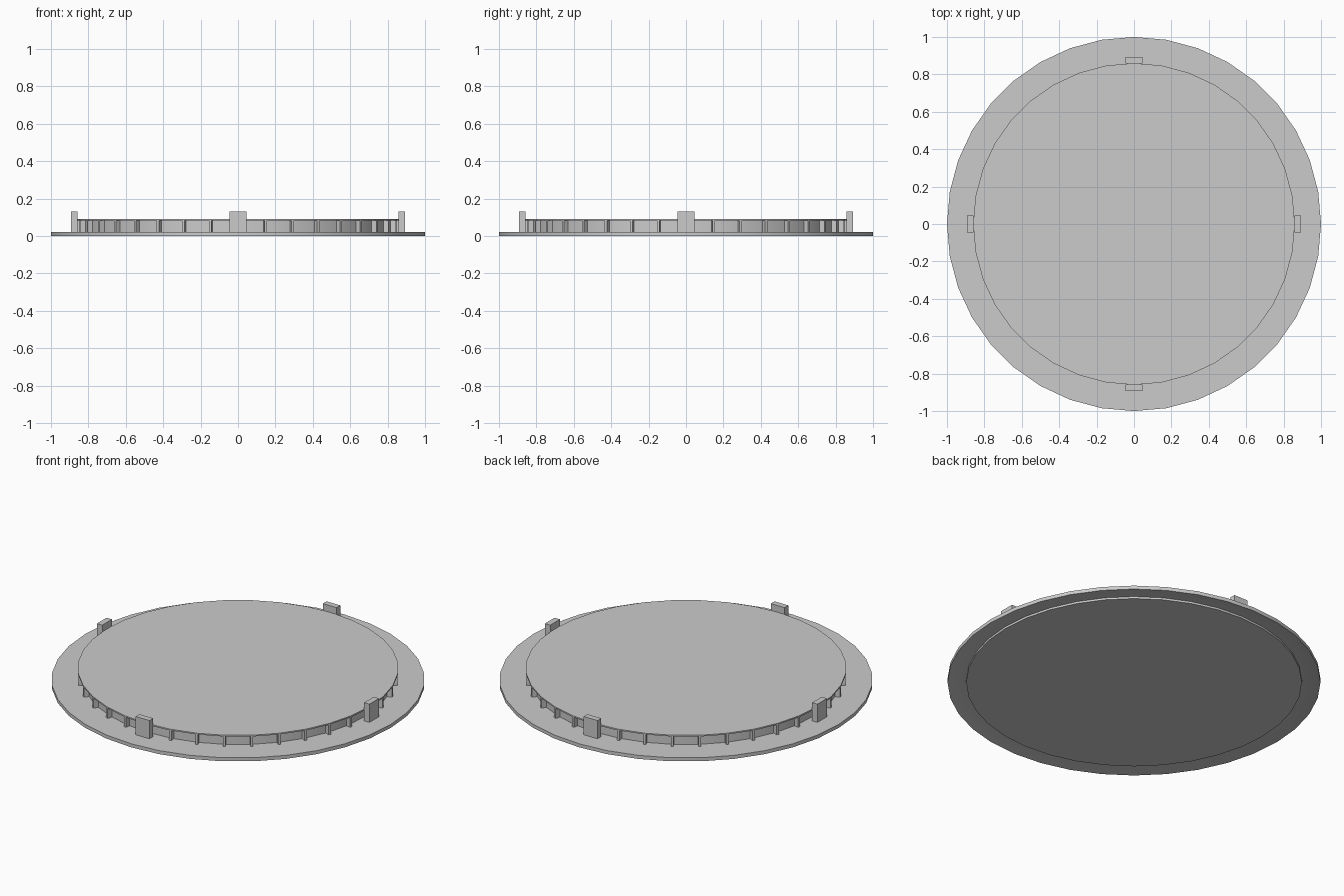
import bpy
import bmesh
import math
from mathutils import Matrix, Vector

SIDES = 36

if "Cube" in bpy.data.objects:
    bpy.data.objects.remove(bpy.data.objects["Cube"], do_unlink=True)

# Single plain grey material
grey = bpy.data.materials.new("light_grey")
grey.use_nodes = True
colour = (0.6, 0.6, 0.6, 1)
grey.diffuse_color = colour
grey.node_tree.nodes["Principled BSDF"].inputs["Base Color"].default_value = colour


def make_object(name, bm, smooth=False):
    bmesh.ops.recalc_face_normals(bm, faces=bm.faces)
    mesh = bpy.data.meshes.new(name)
    bm.to_mesh(mesh)
    bm.free()
    mesh.materials.append(grey)
    obj = bpy.data.objects.new(name, mesh)
    bpy.context.collection.objects.link(obj)
    if smooth:
        bpy.ops.object.select_all(action="DESELECT")
        obj.select_set(True)
        bpy.context.view_layer.objects.active = obj
        bpy.ops.object.shade_smooth_by_angle(angle=math.radians(30))
    return obj


def lathe(name, profile, smooth=True):
    """Revolve (radius, z) points; the first and last rings are capped."""
    bm = bmesh.new()
    rings = []
    for r, z in profile:
        angles = [math.tau * i / SIDES for i in range(SIDES)]
        rings.append([bm.verts.new((r * math.cos(a), r * math.sin(a), z)) for a in angles])
    for low, high in zip(rings, rings[1:]):
        for i in range(SIDES):
            j = (i + 1) % SIDES
            bm.faces.new((low[i], low[j], high[j], high[i]))
    bm.faces.new(rings[0])
    bm.faces.new(rings[-1])
    return make_object(name, bm, smooth)


def radial_boxes(name, count, inner, outer, width, bottom, top):
    """Boxes pointing outward, evenly spaced around the axis."""
    bm = bmesh.new()
    size = Matrix.Diagonal((outer - inner, width, top - bottom, 1))
    place = Matrix.Translation(Vector(((inner + outer) / 2, 0, (bottom + top) / 2)))
    for i in range(count):
        turn = Matrix.Rotation(math.tau * i / count, 4, "Z")
        bmesh.ops.create_cube(bm, size=1, matrix=turn @ place @ size)
    return make_object(name, bm)


# Wide flange with a shallow groove under its rim
lathe("base_flange", [(0.9, 0), (0.9, 0.012), (0.95, 0.009), (1, 0.001), (1, 0.022), (0.83, 0.022)])

# Recessed wall and thin cover plate
lathe("recessed_wall", [(0.83, 0.02), (0.83, 0.084)])
lathe("top_plate", [(0.86, 0.082), (0.86, 0.09)])

# Ribs around the wall and four upright clips
radial_boxes("wall_ribs", SIDES, 0.82, 0.858, 0.014, 0.02, 0.083)
radial_boxes("clip_tabs", 4, 0.857, 0.892, 0.09, 0.02, 0.13)
